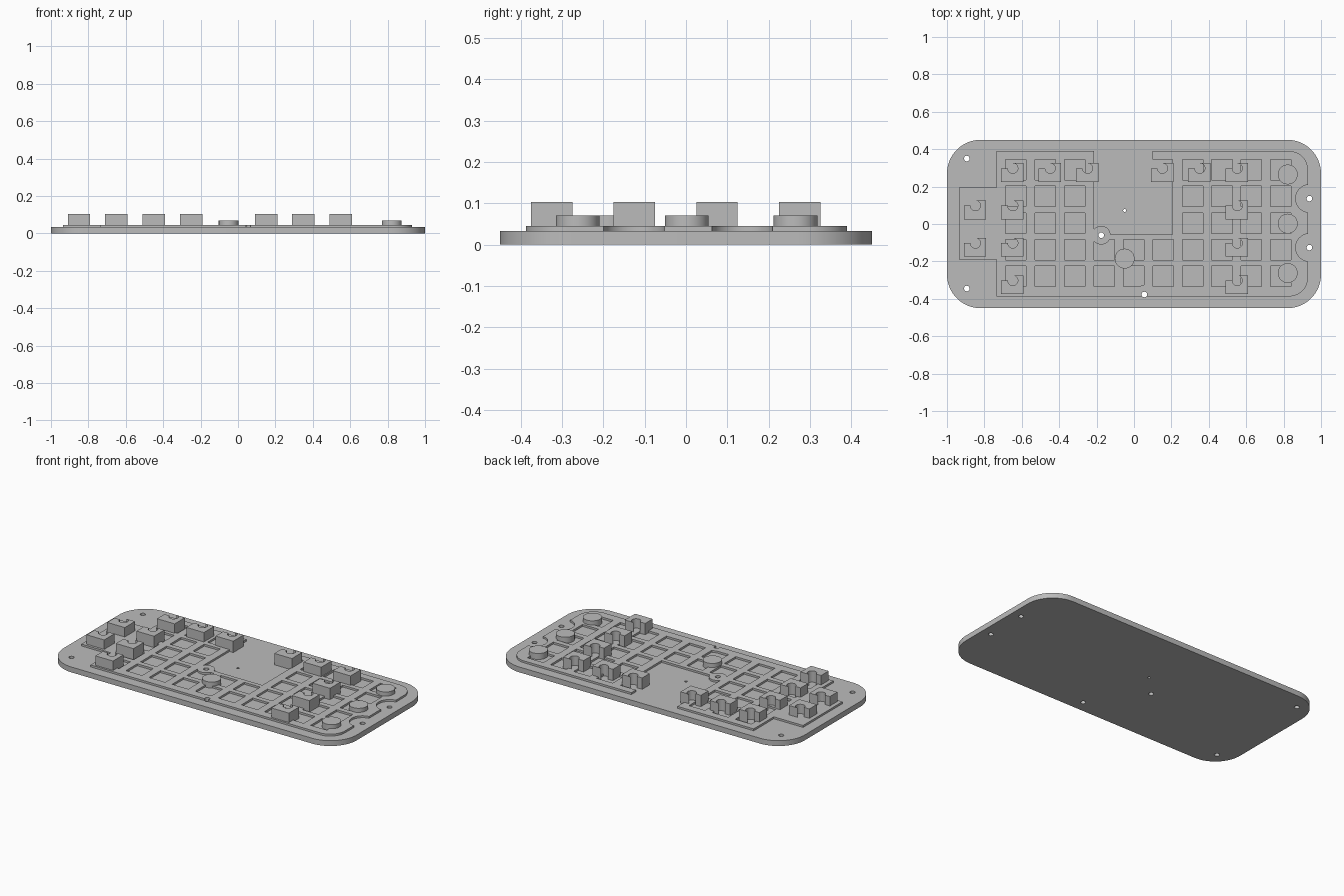
import bpy, bmesh
from math import cos, sin, pi, radians

if "Cube" in bpy.data.objects:
    bpy.data.objects.remove(bpy.data.objects["Cube"])

grey = bpy.data.materials.new("plain grey")
grey.use_nodes = True
COLOUR = (0.5, 0.5, 0.5, 1)
grey.diffuse_color = COLOUR
grey.node_tree.nodes["Principled BSDF"].inputs["Base Color"].default_value = COLOUR

PLATE_TOP, LAYER_TOP, PAD_TOP, SOCKET_TOP = 0.033, 0.045, 0.07, 0.103


def arc(cx, cy, r, start, end, steps=16):
    """Points along an arc, angles in degrees."""
    angles = [radians(start + (end - start) * i / steps) for i in range(steps + 1)]
    return [(cx + r * cos(a), cy + r * sin(a)) for a in angles]


def circle(cx, cy, r, steps=32):
    return arc(cx, cy, r, 0, 360, steps)[:-1]


def square(cx, cy, half):
    return [(cx - half, cy - half), (cx + half, cy - half),
            (cx + half, cy + half), (cx - half, cy + half)]


def prism(name, outlines, z0, z1):
    """Extrude one or more closed outlines into a single object."""
    bm = bmesh.new()
    for outline in outlines:
        face = bm.faces.new([bm.verts.new((x, y, z0)) for x, y in outline])
        top = bmesh.ops.extrude_face_region(bm, geom=[face], use_keep_orig=True)
        verts = [v for v in top["geom"] if isinstance(v, bmesh.types.BMVert)]
        bmesh.ops.translate(bm, verts=verts, vec=(0, 0, z1 - z0))
    bmesh.ops.recalc_face_normals(bm, faces=bm.faces)
    mesh = bpy.data.meshes.new(name)
    bm.to_mesh(mesh)
    bm.free()
    obj = bpy.data.objects.new(name, mesh)
    bpy.context.collection.objects.link(obj)
    mesh.materials.append(grey)
    return obj


def activate(obj):
    bpy.ops.object.select_all(action='DESELECT')
    obj.select_set(True)
    bpy.context.view_layer.objects.active = obj


def cut(obj, cutter):
    mod = obj.modifiers.new("cut", 'BOOLEAN')
    mod.operation, mod.solver, mod.object = 'DIFFERENCE', 'EXACT', cutter
    activate(obj)
    bpy.ops.object.modifier_apply(modifier=mod.name)


# Base plate with rounded corners
R = 0.18
corner = (1 - R, 0.45 - R)
plate_outline = []
for k, (sx, sy) in enumerate([(1, 1), (-1, 1), (-1, -1), (1, -1)]):
    plate_outline += arc(sx * corner[0], sy * corner[1], R, 90 * k, 90 * k + 90)
plate = prism("base_plate", [plate_outline], 0, PLATE_TOP)

# Raised layer: stepped left side, central bay, scalloped right side
bay_hole, edge_hole = (-0.175, -0.06), (0.055, -0.377)
notches = [(0.938, -0.126), (0.938, 0.136)]
layer_outline = [(-0.735, 0.39), (-0.735, 0.195), (-0.935, 0.195),
                 (-0.935, -0.19), (-0.735, -0.19), (-0.735, -0.387)]
layer_outline += arc(0.83, -0.287, 0.1, -90, 0)
for x, y in notches:
    layer_outline += arc(x, y, 0.074, 264, 96)
layer_outline += arc(0.83, 0.29, 0.1, 0, 90)
layer_outline += [(0.1, 0.39), (0.1, 0.345), (0.205, 0.345),
                  (0.205, -0.055), (-0.215, -0.055), (-0.215, 0.39)]
layer = prism("raised_layer", [layer_outline], PLATE_TOP, LAYER_TOP)

# Grid of square windows, leaving out those inside the central bay
windows = []
for row in range(5):
    for col in range(10):
        if row < 3 and 3 <= col <= 5:
            continue
        windows.append(square(-0.632 + 0.1575 * col, 0.29 - 0.1425 * row, 0.055))
cutter = prism("window_cutter", windows, PLATE_TOP - 0.01, LAYER_TOP + 0.01)
cut(layer, cutter)
bpy.data.objects.remove(cutter)

# Bosses around the two inner screw holes
bosses = [prism("bay_boss", [circle(*bay_hole, 0.05)], PLATE_TOP, LAYER_TOP),
          prism("edge_boss", [[(x, max(y, -0.387)) for x, y in circle(*edge_hole, 0.05)]],
                PLATE_TOP, LAYER_TOP)]

# Screw holes through everything
holes = notches + [bay_hole, edge_hole, (-0.894, 0.35), (-0.894, -0.345)]
drills = [circle(x, y, 0.015, 20) for x, y in holes] + [circle(-0.05, 0.072, 0.008, 16)]
drill = prism("hole_cutter", drills, -0.1, 0.2)
for part in [plate, layer] + bosses:
    cut(part, drill)
bpy.data.objects.remove(drill)

# Sockets: blocks with a stepped back corner and a round scoop
socket_rows = {0.275: (-0.65, -0.45, -0.25, 0.15, 0.35, 0.55),
               0.075: (-0.85, -0.65, 0.55),
               -0.125: (-0.85, -0.65, 0.55),
               -0.325: (-0.65, 0.55)}
profile = [(-0.06, -0.05), (0.06, -0.05), (0.06, 0.05)]
profile += arc(0.002, 0.023, 0.027, 90, -180, 24)
profile += [(-0.06, 0.023)]
sockets = []
for y, xs in socket_rows.items():
    for x in xs:
        outline = [(x + px, y + py) for px, py in profile]
        sockets.append(prism("socket", [outline], PLATE_TOP, SOCKET_TOP))

# Round support pads
pads = [prism("round_pad", [circle(x, y, 0.053, 40)], PLATE_TOP, PAD_TOP)
        for x, y in [(0.822, 0.265), (0.822, 0.002), (0.822, -0.262), (-0.05, -0.185)]]

# Smooth the curved walls, keep the edges crisp
for part in [plate, layer] + bosses + sockets + pads:
    activate(part)
    bpy.ops.object.shade_smooth_by_angle(angle=radians(30))
